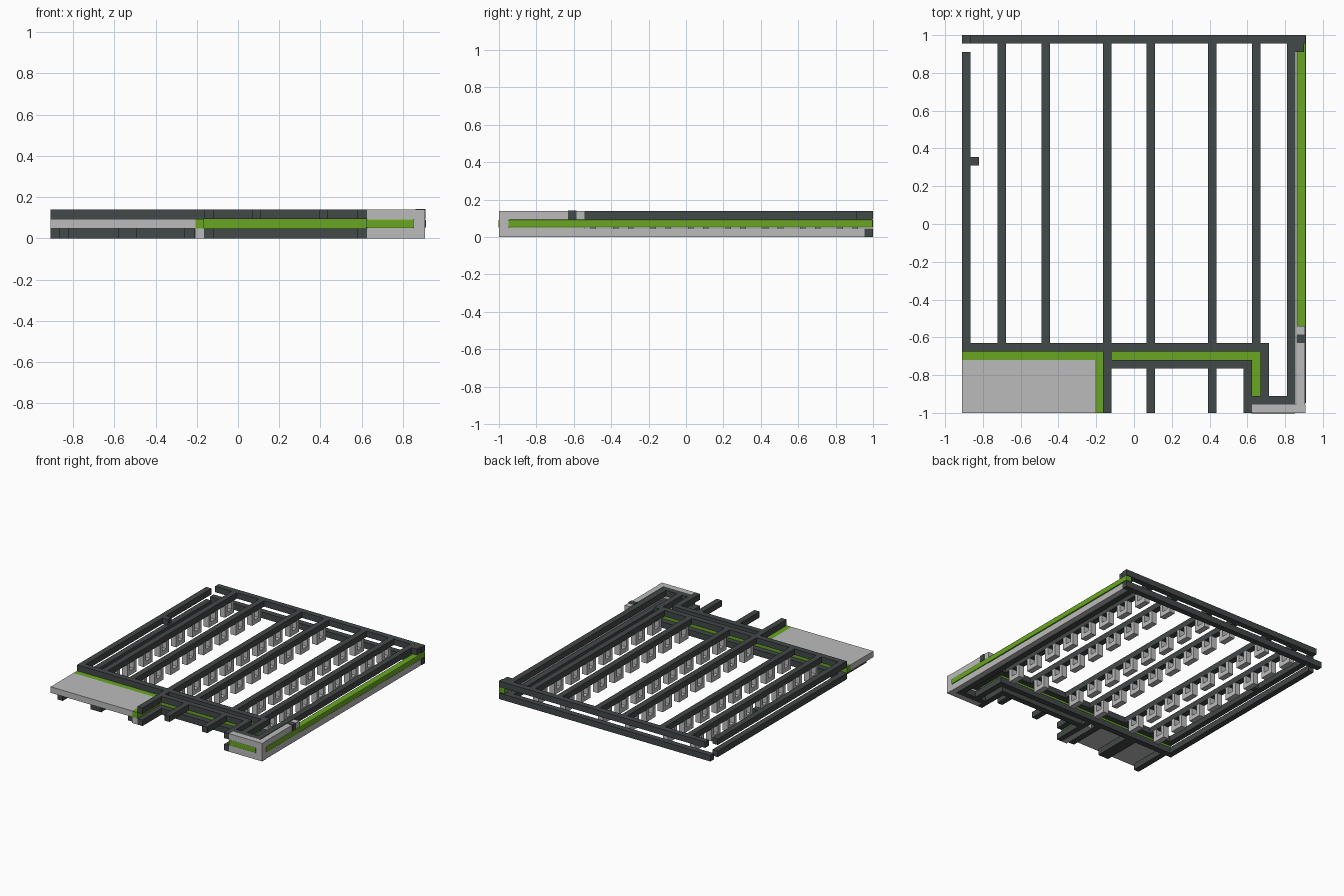
import bpy
import bmesh

cube = bpy.data.objects.get("Cube")
if cube:
    bpy.data.objects.remove(cube, do_unlink=True)


def material(name, rgb):
    m = bpy.data.materials.new(name)
    m.use_nodes = True
    m.diffuse_color = (*rgb, 1)
    bsdf = next(n for n in m.node_tree.nodes if n.type == 'BSDF_PRINCIPLED')
    bsdf.inputs["Base Color"].default_value = (*rgb, 1)
    return m


DARK = material("dark slate", (0.055, 0.065, 0.065))
GREEN = material("leaf green", (0.14, 0.38, 0.016))
GREY = material("light grey", (0.5, 0.5, 0.5))

# The frame is stacked in three layers
W = 0.045
LOW, MID, TOP = (0, 0.047), (0.047, 0.094), (0.094, 0.14)
FULL = (0, 0.14)


def add_box(bm, x0, x1, y0, y1, z0, z1):
    verts = bmesh.ops.create_cube(bm, size=1)["verts"]
    for v in verts:
        v.co.x = x0 if v.co.x < 0 else x1
        v.co.y = y0 if v.co.y < 0 else y1
        v.co.z = z0 if v.co.z < 0 else z1


def build(name, mat, boxes, bevel=0):
    bm = bmesh.new()
    for b in boxes:
        add_box(bm, *b)
    mesh = bpy.data.meshes.new(name)
    bm.to_mesh(mesh)
    bm.free()
    mesh.materials.append(mat)
    ob = bpy.data.objects.new(name, mesh)
    bpy.context.collection.objects.link(ob)
    if bevel:
        mod = ob.modifiers.new("rounded ends", 'BEVEL')
        mod.width = bevel
        mod.segments = 2
    return ob


def along_x(x0, x1, y, layer):
    return (x0, x1, y, y + W, *layer)


def along_y(x, y0, y1, layer):
    return (x, x + W, y0, y1, *layer)


# Outer and inner wall rails, repeated on the top and bottom layers
for label, layer in (("top", TOP), ("bottom", LOW)):
    build(label + "_front_rails", DARK, [
        along_x(-0.91, 0.67, -0.675, layer),
        along_x(-0.12, 0.58, -0.765, layer),
        along_x(0.625, 0.81, -0.955, layer)])
    build(label + "_corner_rails", DARK, [
        along_y(0.67, -0.91, -0.63, layer),
        along_y(0.58, -1, -0.72, layer)])
    build(label + "_right_rail", DARK, [along_y(0.81, -0.955, 0.955, layer)])
    build(label + "_left_rail", DARK, [along_y(-0.91, -0.63, 0.91, layer)])

build("top_back_rail", DARK, [along_x(-0.865, 0.908, 0.955, TOP),
                              along_y(0.855, 0.91, 0.955, TOP)])
build("bottom_back_rail", DARK, [along_x(-0.91, 0.908, 0.955, LOW)])
build("bottom_front_stub", DARK, [along_y(-0.165, -1, -0.675, LOW)])

# Joists, with short extensions past the front wall
JOISTS = (-0.723, -0.49, -0.165, 0.067, 0.392, 0.625)
build("joists", DARK, [along_y(x, -0.63, 0.955, TOP) for x in JOISTS])
build("joist_extensions", DARK,
      [along_y(x, -1, -0.765, TOP) for x in JOISTS[3:5]]
      + [along_y(JOISTS[2], -1, -0.63, TOP)])

# U-shaped hangers under every joist
hangers = []
LENGTH, ARM, FLOOR = 0.11, 0.03, 0.035
for x in JOISTS:
    for i in range(8):
        y = -0.59 + 0.2 * i
        end = y + LENGTH
        hangers += [along_y(x, y, end, (0, FLOOR)),
                    along_y(x, y, y + ARM, (FLOOR, TOP[0])),
                    along_y(x, end - ARM, end, (FLOOR, TOP[0]))]
build("joist_hangers", GREY, hangers)

# Porch deck and the stubs below it
build("porch_deck", GREY, [(-0.91, -0.207, -1, -0.72, *MID)])
build("porch_side_footing", GREY, [along_y(-0.209, -1, -0.72, LOW)])
build("porch_supports", DARK, [(a, b, -0.98, -0.675, *LOW) for a, b in
                               ((-0.865, -0.82), (-0.58, -0.49), (-0.26, -0.21))])

# Light cladding round the front right corner
build("corner_cladding", GREY, [along_x(0.625, 0.908, -1, FULL),
                                along_y(0.86, -0.955, -0.54, FULL)])
build("side_cladding", GREY, [along_y(0.86, -0.54, 0.955, LOW)])
build("cladding_block", DARK, [(0.86, 0.91, -0.63, -0.585, 0.094, 0.142)])
build("left_rail_block", DARK, [(-0.865, -0.82, 0.31, 0.355, *TOP)])

# Green insulation between the wall layers
build("wall_insulation", GREEN, [
    along_x(-0.91, 0.67, -0.72, MID),
    along_y(-0.209, -1, -0.72, MID),
    along_y(0.625, -0.91, -0.72, MID)])
build("side_insulation", GREEN, [(0.86, 0.911, -0.95, 1, 0.05, 0.093)], 0.006)
build("front_insulation", GREEN, [(0.62, 0.855, -1.003, -0.96, 0.05, 0.093)], 0.006)
